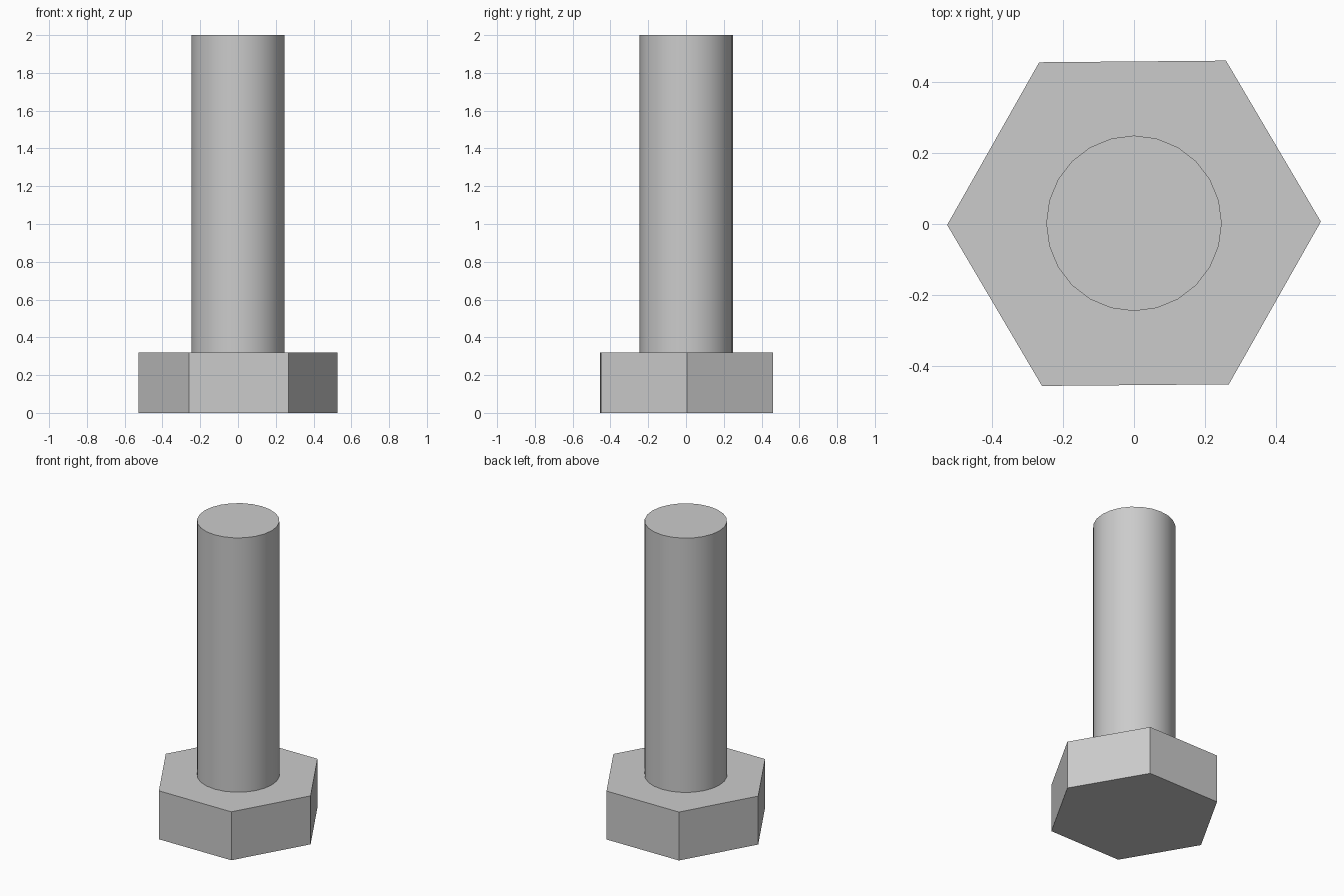
import bpy, bmesh
from math import sin, cos, pi, radians

if "Cube" in bpy.data.objects:
    bpy.data.objects.remove(bpy.data.objects["Cube"])


def prism(name, sides, radius, z0, z1, turn=0.0, bottom=True):
    """Upright regular prism; the first corner lies at angle `turn` from +x."""
    bm = bmesh.new()
    rings = []
    for z in (z0, z1):
        rings.append([bm.verts.new((radius * cos(turn + 2 * pi * i / sides),
                                    0.002 + radius * sin(turn + 2 * pi * i / sides), z))
                      for i in range(sides)])
    low, high = rings
    for i in range(sides):
        j = (i + 1) % sides
        bm.faces.new((low[i], low[j], high[j], high[i]))
    bm.faces.new(high)
    if bottom:
        bm.faces.new(low[::-1])
    mesh = bpy.data.meshes.new(name)
    bm.to_mesh(mesh)
    bm.free()
    obj = bpy.data.objects.new(name, mesh)
    bpy.context.collection.objects.link(obj)
    return obj


# Hexagonal head, turned very slightly
prism("bolt_head", 6, 0.526, 0.0, 0.32, radians(0.5))

# Round shaft standing on the head
shaft = prism("bolt_shaft", 24, 0.247, 0.32, 2.0, bottom=False)
bpy.ops.object.select_all(action='DESELECT')
shaft.select_set(True)
bpy.context.view_layer.objects.active = shaft
bpy.ops.object.shade_smooth_by_angle(angle=radians(30))
